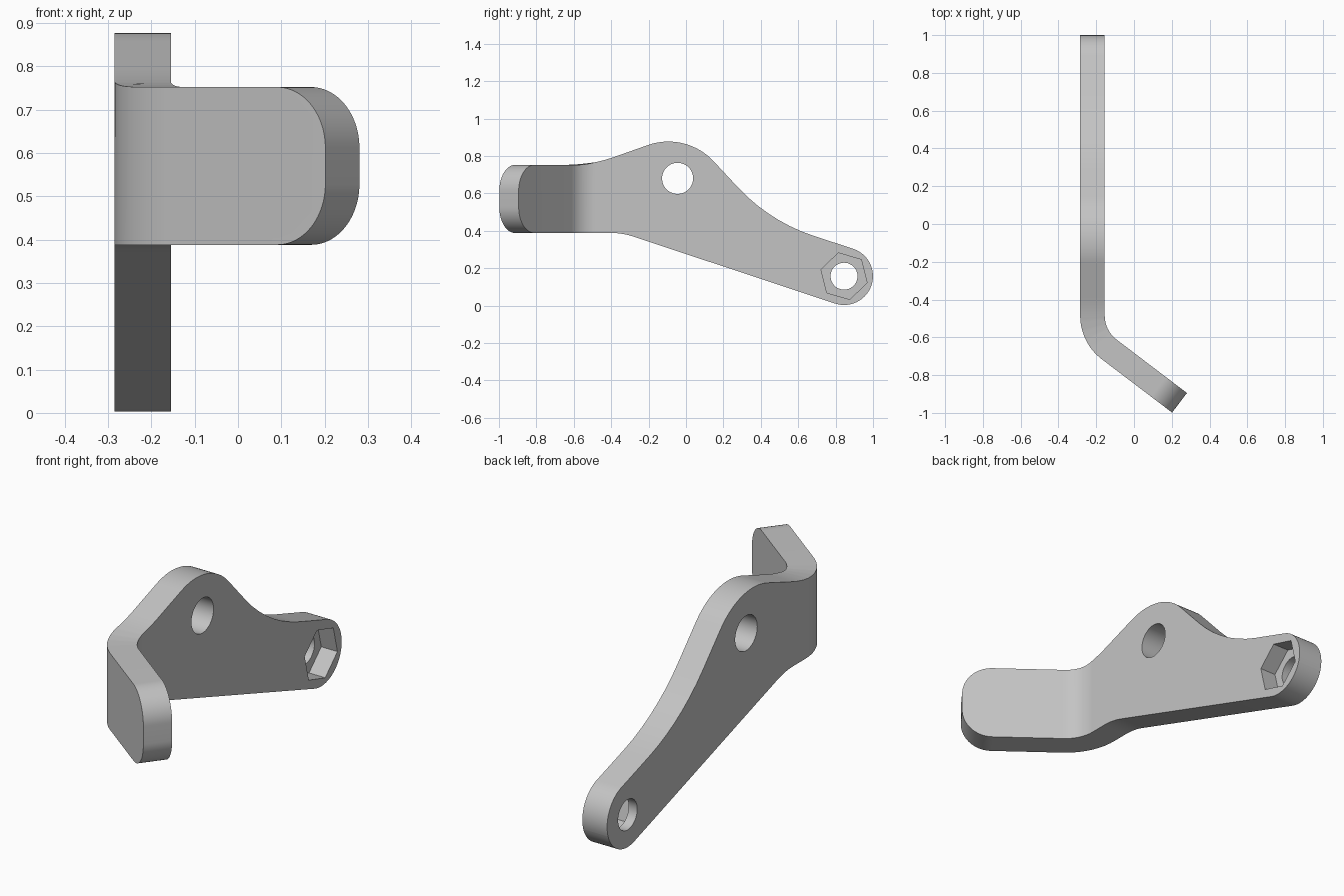
import bpy, bmesh, math
from mathutils import Vector

if "Cube" in bpy.data.objects:
    bpy.data.objects.remove(bpy.data.objects["Cube"])

THICK = 0.13
OUTER_X = -0.285
BEND_Y, BEND_R, BEND_ANGLE = -0.485, 0.16, math.radians(52.8)
MID_R = BEND_R + THICK / 2
BEND_END = BEND_Y - MID_R * BEND_ANGLE
TAB_END = BEND_END - 0.467


def rounded(corners, step=math.radians(4)):
    """Outline through (y, z, radius) corners, each replaced by a tangent arc."""
    out = []
    for i, (y, z, r) in enumerate(corners):
        p = Vector((y, z))
        a = (Vector(corners[i - 1][:2]) - p).normalized()
        b = (Vector(corners[(i + 1) % len(corners)][:2]) - p).normalized()
        half = a.angle(b) / 2
        turn = math.pi - 2 * half
        mid = (a + b).normalized()
        centre = p + mid * (r / math.sin(half))
        side = (a - mid * a.dot(mid)).normalized()
        n = max(6, round(turn / step))
        for k in range(n + 1):
            t = turn * (0.5 - k / n)
            out.append(centre + r * (side * math.sin(t) - mid * math.cos(t)))
    return out


def circle(y, z, r, n, start=0.0):
    return [Vector((y + r * math.cos(start + math.tau * k / n),
                    z + r * math.sin(start + math.tau * k / n))) for k in range(n)]


def prism(points, x0, x1):
    """Side-view outline extruded along x."""
    bm = bmesh.new()
    face = bm.faces.new([bm.verts.new((x0, p.x, p.y)) for p in points])
    res = bmesh.ops.extrude_face_region(bm, geom=[face])
    verts = [v for v in res["geom"] if isinstance(v, bmesh.types.BMVert)]
    bmesh.ops.translate(bm, verts=verts, vec=(x1 - x0, 0, 0))
    bmesh.ops.recalc_face_normals(bm, faces=bm.faces)
    return bm


def to_object(name, bm):
    mesh = bpy.data.meshes.new(name)
    bm.to_mesh(mesh)
    bm.free()
    ob = bpy.data.objects.new(name, mesh)
    bpy.context.collection.objects.link(ob)
    return ob


# Lever plate outline, laid flat
outline = rounded([
    (TAB_END, 0.388, 0.14),
    (TAB_END, 0.752, 0.14),
    (-0.504, 0.752, 0.72),
    (0.0, 0.93, 0.33),
    (0.448, 0.449, 0.967),
    (1.04, 0.256, 0.1549),
    (0.944, -0.038, 0.1549),
    (-0.339, 0.388, 0.37),
])
bm = prism(outline, 0, THICK)

# Cut lines across the bend, then fold the tab
STEPS = 14
for k in range(STEPS + 1):
    y = BEND_Y + (BEND_END - BEND_Y) * k / STEPS
    bmesh.ops.bisect_plane(bm, geom=bm.verts[:] + bm.edges[:] + bm.faces[:],
                           dist=1e-5, plane_co=(0, y, 0), plane_no=(0, 1, 0))
for v in bm.verts:
    w, u, z = v.co
    phi = min(max((BEND_Y - u) / MID_R, 0), BEND_ANGLE)
    rest = (BEND_Y - u) - phi * MID_R
    rho = BEND_R + THICK - w
    s, c = math.sin(phi), math.cos(phi)
    v.co = (OUTER_X + THICK + BEND_R - rho * c + rest * s,
            BEND_Y - rho * s - rest * c, z)
bmesh.ops.recalc_face_normals(bm, faces=bm.faces)
lever = to_object("lever_plate", bm)

# Pivot hole, bolt hole and hexagonal nut pocket
x0, x1 = OUTER_X - 0.1, OUTER_X + THICK + 0.1
cutters = [
    to_object("pivot_hole_cutter", prism(circle(-0.045, 0.68, 0.083, 48), x0, x1)),
    to_object("bolt_hole_cutter", prism(circle(0.845, 0.157, 0.072, 48), x0, x1)),
    to_object("nut_pocket_cutter", prism(
        circle(0.845, 0.157, 0.128, 6, math.radians(44)), OUTER_X + 0.045, x1)),
]
bpy.ops.object.select_all(action="DESELECT")
bpy.context.view_layer.objects.active = lever
lever.select_set(True)
for cutter in cutters:
    cutter.hide_render = True
    mod = lever.modifiers.new(cutter.name, "BOOLEAN")
    mod.operation, mod.solver, mod.object = "DIFFERENCE", "EXACT", cutter
    bpy.ops.object.modifier_apply(modifier=mod.name)
    bpy.data.objects.remove(cutter)

# Plain grey metal
colour = (0.55, 0.55, 0.55, 1)
mat = bpy.data.materials.new("light_grey_metal")
mat.use_nodes = True
mat.diffuse_color = colour
mat.node_tree.nodes["Principled BSDF"].inputs["Base Color"].default_value = colour
lever.data.materials.clear()
lever.data.materials.append(mat)
bpy.ops.object.shade_smooth_by_angle(angle=math.radians(30))
